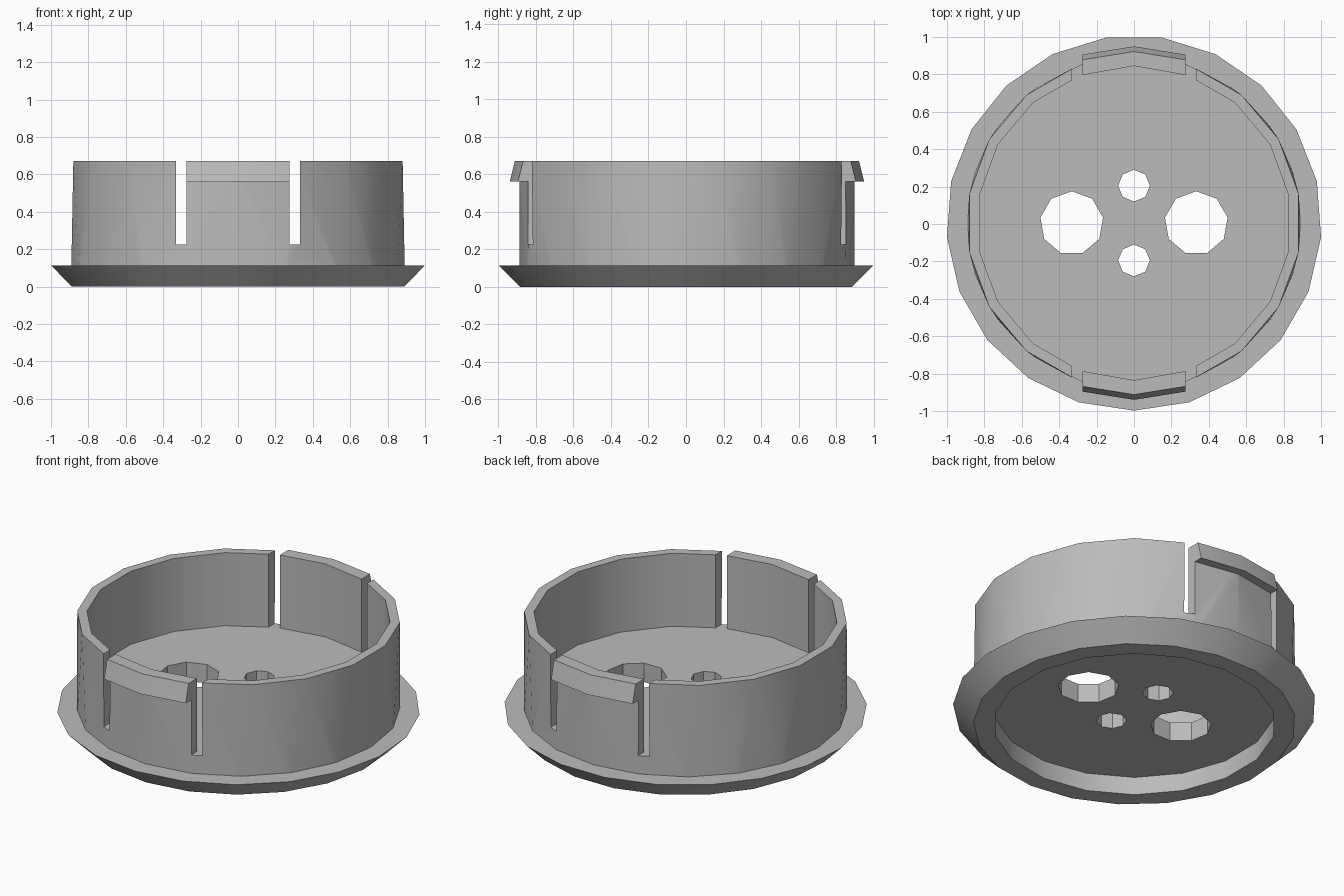
import bpy, bmesh, math

if "Cube" in bpy.data.objects:
    bpy.data.objects.remove(bpy.data.objects["Cube"])

CY = 0.005          # centre of all the round parts
TOP, FLOOR, RIM = 0.67, 0.225, 0.113

grey = bpy.data.materials.new("plain grey")
grey.use_nodes = True
grey.diffuse_color = (0.5, 0.5, 0.5, 1)
grey.node_tree.nodes["Principled BSDF"].inputs["Base Color"].default_value = (0.5, 0.5, 0.5, 1)


def hull(name, points):
    """Convex solid around the given points."""
    bm = bmesh.new()
    for p in points:
        bm.verts.new(p)
    bmesh.ops.convex_hull(bm, input=bm.verts)
    bmesh.ops.dissolve_limit(bm, angle_limit=0.002, verts=bm.verts, edges=bm.edges)
    bmesh.ops.recalc_face_normals(bm, faces=bm.faces)
    mesh = bpy.data.meshes.new(name)
    bm.to_mesh(mesh)
    bm.free()
    mesh.materials.append(grey)
    obj = bpy.data.objects.new(name, mesh)
    bpy.context.collection.objects.link(obj)
    return obj


def ring(sides, radius, z, x=0, y=CY, start=-90):
    angles = [math.radians(start + 360 * i / sides) for i in range(sides)]
    return [(x + radius * math.cos(a), y + radius * math.sin(a), z) for a in angles]


def tube(name, sides, radius, z0, z1, **place):
    return hull(name, ring(sides, radius, z0, **place) + ring(sides, radius, z1, **place))


def combine(target, other, operation):
    mod = target.modifiers.new(operation, 'BOOLEAN')
    mod.object, mod.operation, mod.solver = other, operation, 'EXACT'
    bpy.context.view_layer.objects.active = target
    bpy.ops.object.modifier_apply(modifier=mod.name)
    bpy.data.objects.remove(other)


# Flared base flange and slightly lofted cup wall
cap = hull("cap_body", ring(21, 0.89, 0) + ring(21, 1.0028, RIM))
combine(cap, hull("wall", ring(20, 0.892, 0.06) + ring(18, 0.894, TOP)), 'UNION')

# Cup interior and recess underneath
combine(cap, tube("cup_cutter", 18, 0.84, FLOOR, 1), 'DIFFERENCE')
combine(cap, tube("recess_cutter", 18, 0.78, -0.2, RIM - 0.003), 'DIFFERENCE')

for side in (-1, 1):
    # Slots either side of the spring tabs
    slot = [(side * x, y, z) for x in (0.275, 0.332) for y in (-1.2, 1.2) for z in (FLOOR, 1)]
    combine(cap, hull("slot_cutter", slot), 'DIFFERENCE')
    # Large and small floor holes
    combine(cap, tube("large_hole", 9, 0.17, 0, 0.4, x=side * 0.333, start=90), 'DIFFERENCE')
    combine(cap, tube("small_hole", 8, 0.085, 0, 0.4, y=CY + side * 0.2), 'DIFFERENCE')

# Snap hooks along the tops of the front and back tabs, in two angled halves
for side in (-1, 1):
    profile = [(0.865, 0.56), (0.945, 0.56), (0.917, TOP), (0.865, TOP)]
    bm = bmesh.new()
    rows = [[bm.verts.new((x, CY + side * (r - 0.16 * abs(x)), z)) for r, z in profile]
            for x in (-0.275, 0, 0.275)]
    for a, b in zip(rows, rows[1:]):
        for i in range(4):
            j = (i + 1) % 4
            bm.faces.new((a[i], a[j], b[j], b[i]))
    bm.faces.new(rows[0])
    bm.faces.new(rows[2])
    bmesh.ops.recalc_face_normals(bm, faces=bm.faces)
    mesh = bpy.data.meshes.new("snap_hook")
    bm.to_mesh(mesh)
    bm.free()
    mesh.materials.append(grey)
    hook = bpy.data.objects.new("snap_hook", mesh)
    bpy.context.collection.objects.link(hook)
    combine(cap, hook, 'UNION')

# Smooth round walls with crisp rims
bpy.ops.object.select_all(action='DESELECT')
cap.select_set(True)
bpy.context.view_layer.objects.active = cap
bpy.ops.object.shade_smooth_by_angle(angle=math.radians(30))
